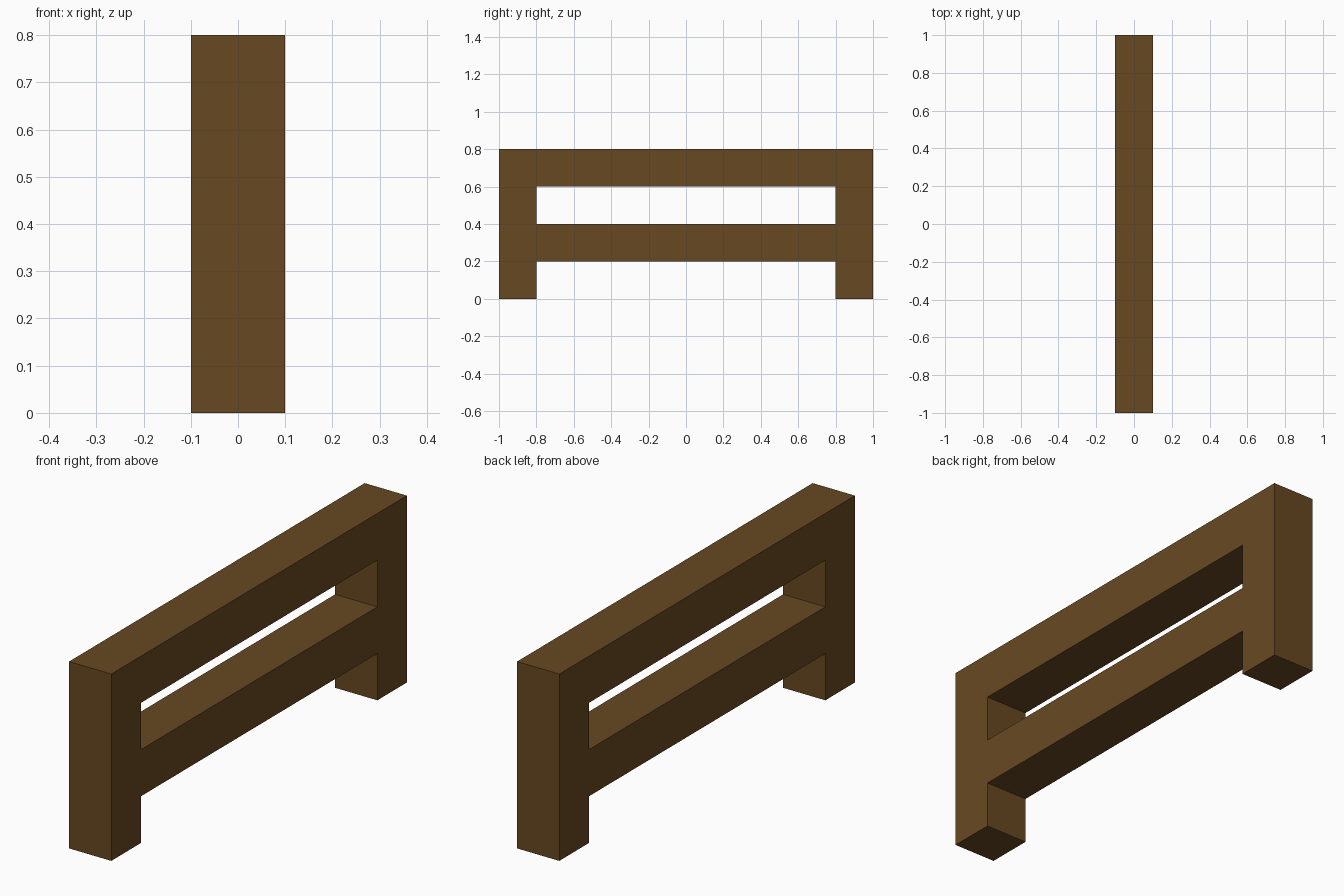
import bpy

if "Cube" in bpy.data.objects:
    bpy.data.objects.remove(bpy.data.objects["Cube"])

wood = bpy.data.materials.new("brown wood")
wood.diffuse_color = (0.135, 0.066, 0.0153, 1)
wood.use_nodes = True
wood.node_tree.nodes["Principled BSDF"].inputs["Base Color"].default_value = wood.diffuse_color


def box(name, size, centre):
    """Axis-aligned wooden beam."""
    bpy.ops.mesh.primitive_cube_add(size=1, location=centre)
    ob = bpy.context.object
    ob.name = name
    ob.scale = size
    bpy.ops.object.transform_apply(location=False, rotation=False, scale=True)
    ob.data.materials.append(wood)
    return ob


T = 0.2  # beam thickness

# End posts, full height
for name, side in (("front_post", -1), ("back_post", 1)):
    box(name, (T, T, 0.8), (0, side * 0.9, 0.4))

# Horizontal rails fitted between the posts
for name, z in (("lower_rail", 0.3), ("top_rail", 0.7)):
    box(name, (T, 1.6, T), (0, 0, z))
